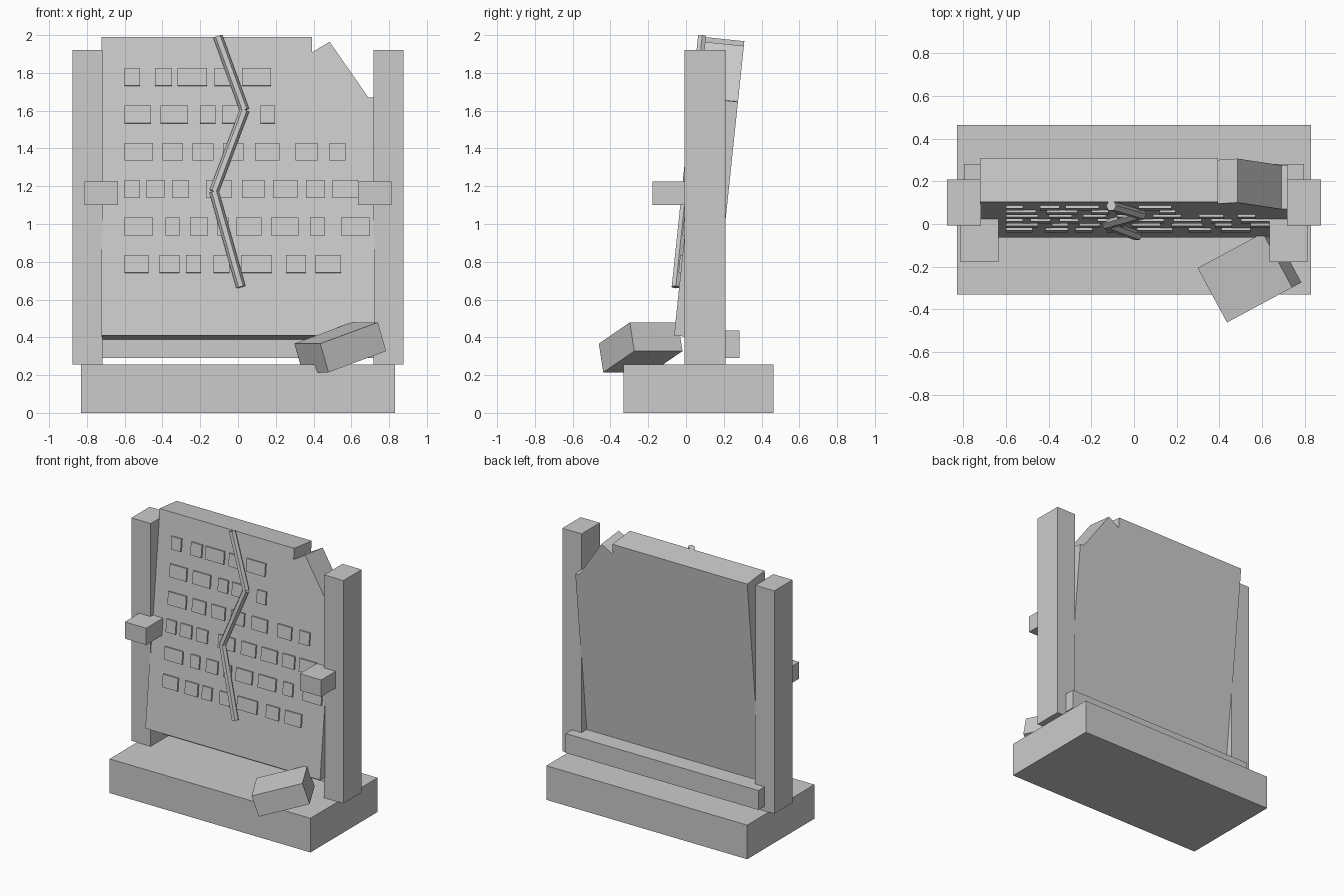
import bpy, bmesh, math
from mathutils import Matrix, Vector, Euler

if "Cube" in bpy.data.objects:
    bpy.data.objects.remove(bpy.data.objects["Cube"])

# Frame of the leaning slab: origin on its lower front edge, local z runs up its face
LEAN = Matrix.Translation((0, -0.063, 0.41)) @ Matrix.Rotation(math.radians(-6), 4, 'X')


def finish(name, bm, matrix=None):
    bmesh.ops.recalc_face_normals(bm, faces=bm.faces)
    mesh = bpy.data.meshes.new(name)
    bm.to_mesh(mesh)
    bm.free()
    ob = bpy.data.objects.new(name, mesh)
    bpy.context.collection.objects.link(ob)
    if matrix is not None:
        ob.matrix_world = matrix
    return ob


def add_box(bm, x, y, z):
    size = Vector((x[1] - x[0], y[1] - y[0], z[1] - z[0]))
    mid = Vector((sum(x) / 2, sum(y) / 2, sum(z) / 2))
    bmesh.ops.create_cube(bm, size=1,
                          matrix=Matrix.Translation(mid) @ Matrix.Diagonal((*size, 1)))


def box(name, x, y, z, matrix=None):
    bm = bmesh.new()
    add_box(bm, x, y, z)
    return finish(name, bm, matrix)


# Plinth and rear rail
box("base", (-0.83, 0.83), (-0.33, 0.463), (0, 0.255))
box("rear_rail", (-0.797, 0.797), (0.14, 0.282), (0.29, 0.435))

# Side posts and the clamps that hold the slab
for side, s in (("left", -1), ("right", 1)):
    box(side + "_post", sorted((s * 0.717, s * 0.876)), (-0.007, 0.209), (0.255, 1.92))
    box(side + "_clamp", sorted((s * 0.635, s * 0.812)), (-0.177, 0.04), (1.10, 1.225))

# Leaning slab with a broken upper corner
outline = [(-0.722, 0), (0.722, 0), (0.722, 1.265), (0.69, 1.267),
           (0.485, 1.563), (0.393, 1.508), (0.393, 1.588), (-0.722, 1.588)]
bm = bmesh.new()
face = bm.faces.new([bm.verts.new((x, 0, z)) for x, z in outline])
ext = bmesh.ops.extrude_face_region(bm, geom=[face])
bmesh.ops.translate(bm, vec=(0, 0.207, 0),
                    verts=[g for g in ext["geom"] if isinstance(g, bmesh.types.BMVert)])
finish("slab", bm, LEAN)

# Rows of raised blocks on the slab face, as (start, end) in thousandths
rows = [
    [(-600, -520), (-440, -350), (-320, -165), (-125, -30), (20, 175)],
    [(-600, -460), (-410, -265), (-200, -120), (-85, 30), (120, 195)],
    [(-600, -450), (-400, -290), (-240, -130), (-80, 30), (90, 220), (305, 420), (485, 570)],
    [(-600, -520), (-485, -390), (-350, -260), (-170, -35), (20, 140), (185, 315),
     (360, 460), (500, 635)],
    [(-600, -450), (-385, -310), (-255, -160), (-110, -50), (-10, 125), (175, 320),
     (380, 460), (545, 700)],
    [(-600, -475), (-415, -310), (-275, -195), (-130, -45), (15, 180), (255, 360), (410, 545)],
]
for i, row in enumerate(rows):
    z = 1.375 - i * 0.199
    bm = bmesh.new()
    for a, b in row:
        add_box(bm, (a / 1000, b / 1000), (-0.012, 0.01), (z - 0.047, z + 0.047))
    finish(f"raised_row_{i + 1}", bm, LEAN)

# Zigzag crack made of straight rods
path = [Vector(p) for p in ((-0.107, -0.018, 1.59), (0.035, -0.018, 1.197),
                            (-0.127, -0.018, 0.764), (0.015, -0.018, 0.256))]
for i, (a, b) in enumerate(zip(path, path[1:])):
    d = b - a
    bm = bmesh.new()
    bmesh.ops.create_cone(bm, cap_ends=True, segments=6, radius1=0.025, radius2=0.025,
                          depth=d.length,
                          matrix=Matrix.Translation((a + b) / 2)
                          @ d.to_track_quat('Z', 'Y').to_matrix().to_4x4())
    finish(f"crack_{i + 1}", bm, LEAN)

# Broken chunk lying on the plinth
turn = Euler((0, math.radians(-18), math.radians(28.3))).to_matrix().to_4x4()
box("fallen_chunk", (-0.182, 0.182), (-0.145, 0.145), (-0.08, 0.08),
    Matrix.Translation((0.541, -0.24, 0.347)) @ turn)
